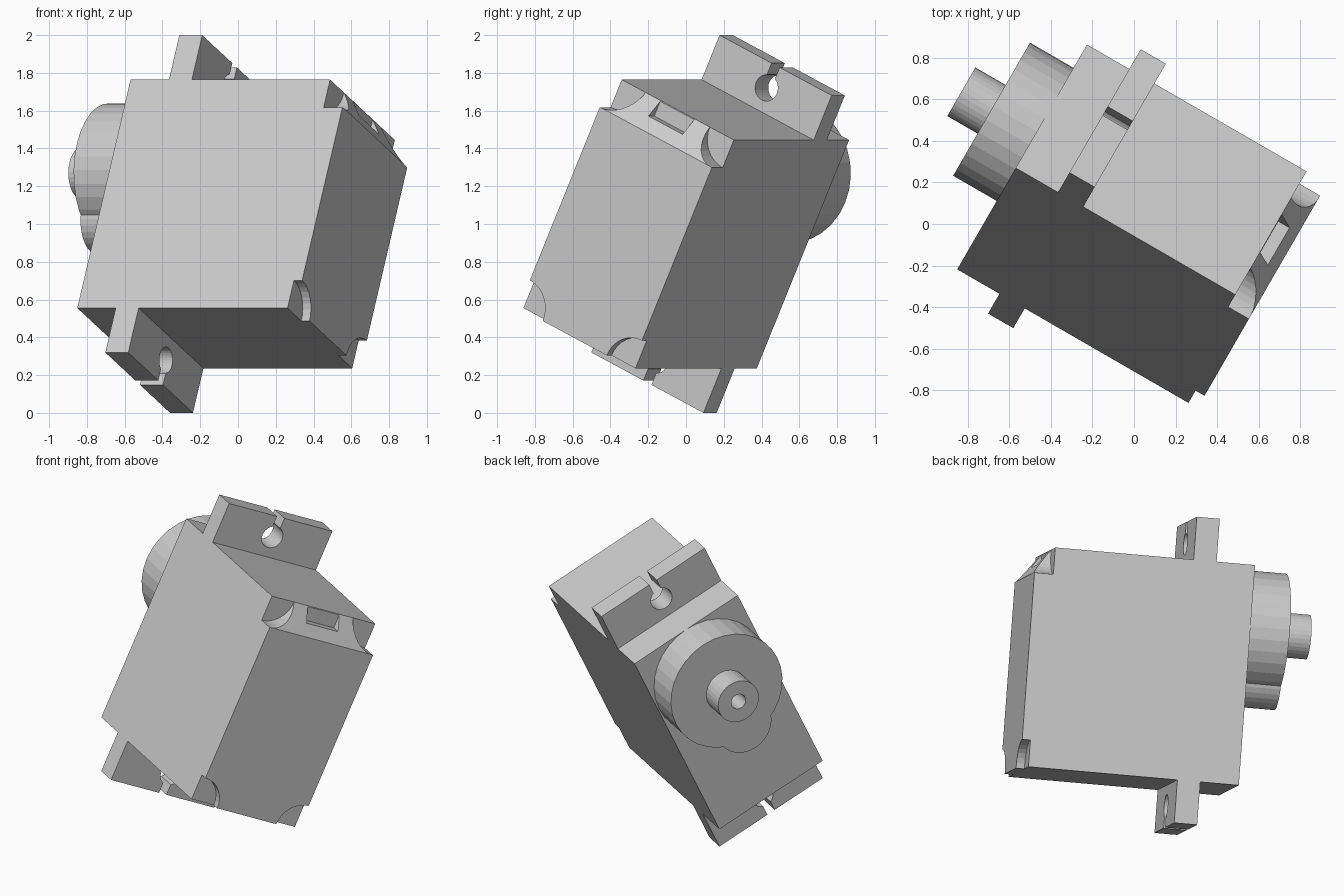
import bpy, bmesh
from math import radians
from mathutils import Matrix, Vector

cube = bpy.data.objects.get("Cube")
if cube:
    bpy.data.objects.remove(cube, do_unlink=True)

grey = bpy.data.materials.new("light_grey_plastic")
grey.use_nodes = True
COLOUR = (0.6, 0.6, 0.6, 1)
grey.diffuse_color = COLOUR
grey.node_tree.nodes["Principled BSDF"].inputs["Base Color"].default_value = COLOUR

# Local frame: x along the output shaft, y along the mounting ears, z across the width
POSE = (Matrix.Translation((0.02, 0, 1)) @ Matrix.Rotation(radians(150), 4, 'Z')
        @ Matrix.Rotation(radians(-65), 4, 'X') @ Matrix.Rotation(radians(180), 4, 'X'))
HALF_L, HALF_W = 0.667, 0.378
EAR_TIP, EAR_BACK, EAR_FRONT = 0.927, 0.27, 0.41
FRONT, REAR, CHAMFER = 0.645, -0.69, -0.575
SHAFT_Y = 0.297


def make(name, bm):
    bmesh.ops.recalc_face_normals(bm, faces=bm.faces)
    mesh = bpy.data.meshes.new(name)
    bm.to_mesh(mesh)
    bm.free()
    mesh.materials.append(grey)
    obj = bpy.data.objects.new(name, mesh)
    bpy.context.scene.collection.objects.link(obj)
    u, v = Vector((-0.866, 0.5, 0)), Vector((0.2113, 0.366, 0.9063))
    w = u.cross(v)
    obj.matrix_world = (Matrix.Translation((0.02, 0, 1))
                        @ Matrix((u, v, w)).transposed().to_4x4())
    return obj


def rod(name, x0, x1, r, y=0, z=0, sides=32):
    bm = bmesh.new()
    place = (Matrix.Translation(((x0 + x1) / 2, y, z))
             @ Matrix.Rotation(radians(90), 4, 'Y'))
    bmesh.ops.create_cone(bm, cap_ends=True, segments=sides, radius1=r, radius2=r,
                          depth=x1 - x0, matrix=place)
    return make(name, bm)


def box(name, x, y, z):
    bm = bmesh.new()
    size = [b - a for a, b in (x, y, z)]
    mid = [(a + b) / 2 for a, b in (x, y, z)]
    bmesh.ops.create_cube(bm, size=1, matrix=Matrix.Translation(mid) @ Matrix.Diagonal((*size, 1)))
    return make(name, bm)


def combine(target, tools, operation):
    bpy.context.view_layer.update()
    for tool in tools:
        tool.hide_render = True
        mod = target.modifiers.new(tool.name, 'BOOLEAN')
        mod.operation, mod.object, mod.solver = operation, tool, 'EXACT'
    graph = bpy.context.evaluated_depsgraph_get()
    target.data = bpy.data.meshes.new_from_object(target.evaluated_get(graph))
    target.modifiers.clear()
    for tool in tools:
        bpy.data.objects.remove(tool, do_unlink=True)


# Case with both ears and the chamfered rear edge, extruded across the width
profile = [
    (FRONT, -HALF_L), (FRONT, HALF_L),
    (EAR_FRONT, HALF_L), (EAR_FRONT, EAR_TIP), (EAR_BACK, EAR_TIP), (EAR_BACK, HALF_L),
    (CHAMFER, HALF_L), (REAR, 0.507), (REAR, -HALF_L),
    (EAR_BACK, -HALF_L), (EAR_BACK, -EAR_TIP), (EAR_FRONT, -EAR_TIP), (EAR_FRONT, -HALF_L),
]
bm = bmesh.new()
face = bm.faces.new([bm.verts.new((x, y, -HALF_W)) for x, y in profile])
side = bmesh.ops.extrude_face_region(bm, geom=[face])["geom"]
bmesh.ops.translate(bm, vec=(0, 0, 2 * HALF_W),
                    verts=[g for g in side if isinstance(g, bmesh.types.BMVert)])
case = make("servo_case", bm)

# Screw recesses at the rear corners, ear holes with open slots, cable notch
cutters = []
for s in (-1, 1):
    for z in (-HALF_W, HALF_W):
        floor = CHAMFER if s > 0 else -0.64
        cutters.append(rod("corner_recess", -0.9, floor, 0.162, s * HALF_L, z))
    cutters.append(rod("ear_hole", 0.2, 0.48, 0.07, s * 0.795))
    cutters.append(box("ear_slot", (0.2, 0.48), sorted((s * 0.8, s * 1.1)), (-0.027, 0.027)))
cutters.append(box("cable_notch", (-0.9, CHAMFER - 0.003), (0.577, 0.8), (-0.115, 0.115)))
combine(case, cutters, 'DIFFERENCE')

# Gear housing: large round boss merged with a small one
housing = rod("gear_housing", FRONT, 0.887, 0.37, SHAFT_Y)
combine(housing, [rod("small_boss", FRONT, 0.887, 0.18, 0.02)], 'UNION')

# Output shaft with its screw hole
shaft = rod("output_shaft", 0.887, 1.055, 0.135, SHAFT_Y)
combine(shaft, [rod("shaft_hole", 0.9, 1.2, 0.048, SHAFT_Y, sides=24)], 'DIFFERENCE')
